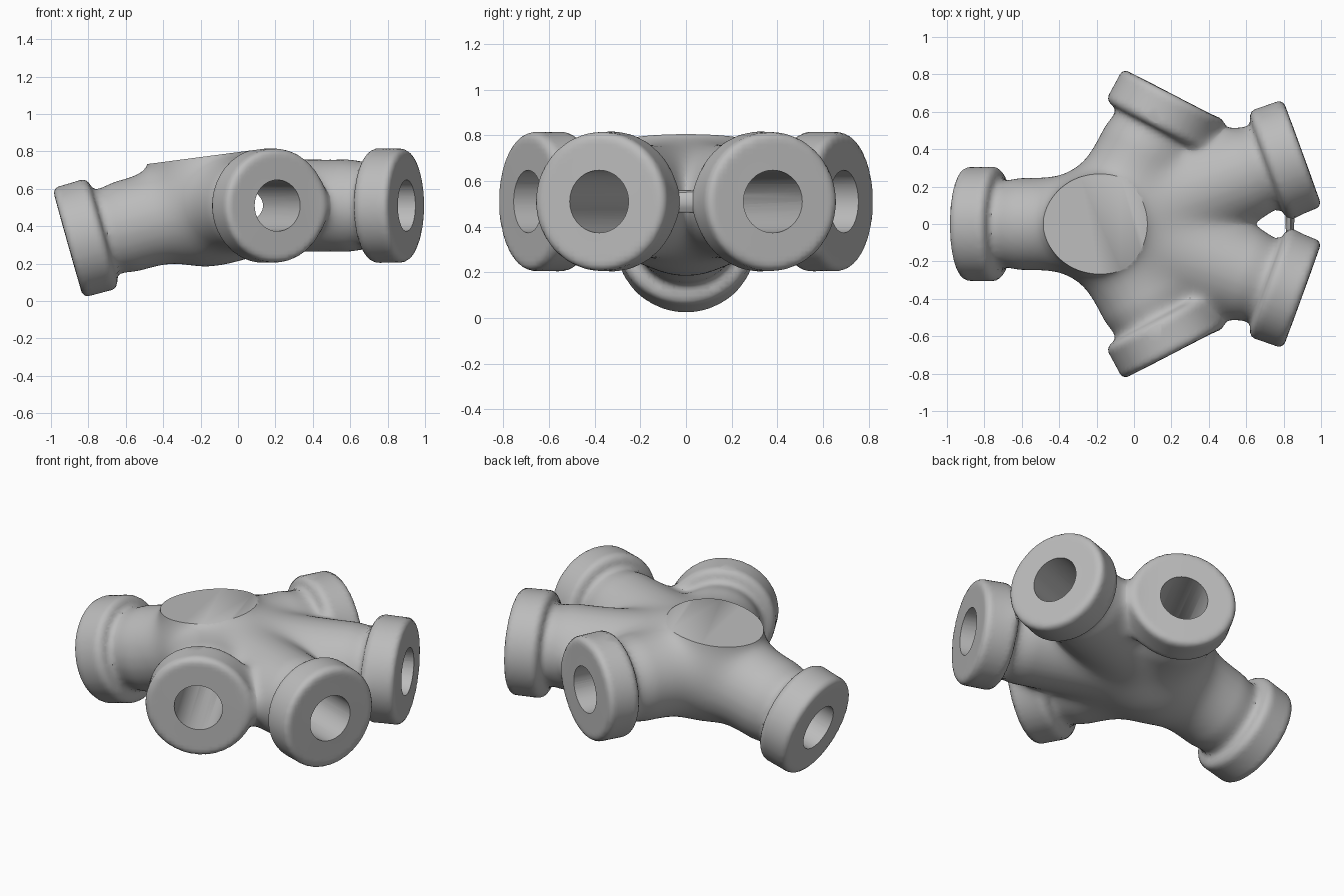
import bpy, bmesh
from math import exp, log, hypot, radians, cos, sin
from mathutils import Vector, Matrix

if "Cube" in bpy.data.objects:
    bpy.data.objects.remove(bpy.data.objects["Cube"])

TUBE_R, COLLAR_R, COLLAR_LEN, BORE_R = 0.245, 0.304, 0.19, 0.137
ROUND, BLEND = 0.035, 0.04


def heading(azimuth, pitch=0):
    a, p = radians(azimuth), radians(pitch)
    return Vector((cos(a) * cos(p), sin(a) * cos(p), sin(p)))


# Each arm: centre of its end face, outward direction, length to the hub
arms = [(Vector((-0.91, 0, 0.31)), heading(180, -15.7), 0.79)]
for side in (1, -1):
    arms.append((Vector((0.21, 0.69 * side, 0.51)), heading(62.5 * side), 0.775))
    arms.append((Vector((0.9, 0.38 * side, 0.51)), heading(20 * side), 1.11))

boss_base, boss_axis = Vector((-0.18, 0, 0.48)), Vector((-0.13, 0, 0.99)).normalized()
cap_point = Vector((-0.195, 0, 0.77))

# Rods (start, axis, length, radius) and collars (face centre, axis)
rods = [(f - n * l, n, l - 0.35, TUBE_R) for f, n, l in arms]
rods.append((boss_base, boss_axis, 0.5, 0.25))
collars = [(f, n) for f, n, l in arms]


def distance(p):
    """Smoothly blended distance to all rods and collars."""
    total = 0.0
    for start, axis, length, radius in rods:
        q = p - start
        t = min(max(q.dot(axis), 0), length)
        total += exp(-((q - axis * t).length - radius) / BLEND)
    for face, axis in collars:
        q = p - face
        t = q.dot(axis)
        dr = (q - axis * t).length - COLLAR_R + ROUND
        dt = abs(t + COLLAR_LEN / 2) - COLLAR_LEN / 2 + ROUND
        d = min(max(dr, dt), 0) + hypot(max(dr, 0), max(dt, 0)) - ROUND
        total += exp(-d / BLEND)
    return -BLEND * log(total)


def add_cylinder(bm, a, b, radius, segments=48):
    axis = b - a
    m = Matrix.Translation((a + b) / 2) @ axis.to_track_quat('Z', 'Y').to_matrix().to_4x4()
    bmesh.ops.create_cone(bm, cap_ends=True, segments=segments, radius1=radius,
                          radius2=radius, depth=axis.length, matrix=m)


def make_object(name, bm):
    mesh = bpy.data.meshes.new(name)
    bm.to_mesh(mesh)
    bm.free()
    obj = bpy.data.objects.new(name, mesh)
    bpy.context.collection.objects.link(obj)
    return obj


def apply_modifiers(obj):
    deps = bpy.context.evaluated_depsgraph_get()
    mesh = bpy.data.meshes.new_from_object(obj.evaluated_get(deps))
    obj.modifiers.clear()
    obj.data = mesh


# Rough union of arms, collars, boss and the small bridge between the twin collars
bm = bmesh.new()
for face, n, length in arms:
    add_cylinder(bm, face - n * length, face - n * 0.1, TUBE_R)
    add_cylinder(bm, face - n * COLLAR_LEN, face, COLLAR_R)
add_cylinder(bm, boss_base, boss_base + boss_axis * 0.6, 0.25)
bmesh.ops.create_icosphere(bm, subdivisions=3, radius=0.07,
                           matrix=Matrix.Translation((0.83, 0, 0.51)))
hub = make_object("connector_hub", bm)
remesh = hub.modifiers.new("fuse", 'REMESH')
remesh.mode, remesh.voxel_size = 'VOXEL', 0.022
smooth = hub.modifiers.new("relax", 'SMOOTH')
smooth.iterations = 4
apply_modifiers(hub)

# Pull the surface onto the blended shape, relaxing once in between
bm = bmesh.new()
bm.from_mesh(hub.data)
h = 0.002
steps = [Vector((h, 0, 0)), Vector((0, h, 0)), Vector((0, 0, h))]
for stage in range(2):
    for v in bm.verts:
        for i in range(3 - stage):
            d = distance(v.co)
            if abs(d) < 0.0004:
                break
            g = Vector([(distance(v.co + s) - d) / h for s in steps])
            move = g * (-d / max(g.length_squared, 0.15))
            if move.length > 0.05:
                move.length = 0.05
            v.co += move
    if stage == 0:
        bmesh.ops.smooth_vert(bm, verts=bm.verts, factor=0.5,
                              use_axis_x=True, use_axis_y=True, use_axis_z=True)

# Flat round pad on top
cut = bmesh.ops.bisect_plane(bm, geom=bm.verts[:] + bm.edges[:] + bm.faces[:],
                             plane_co=cap_point, plane_no=boss_axis, clear_outer=True)
rim = [e for e in cut["geom_cut"] if isinstance(e, bmesh.types.BMEdge)]
bmesh.ops.holes_fill(bm, edges=rim, sides=0)
bmesh.ops.recalc_face_normals(bm, faces=bm.faces)
bm.to_mesh(hub.data)
bm.free()

# Bores running from each end face to the centre
cutters = []
for face, n, length in arms:
    bm = bmesh.new()
    add_cylinder(bm, face - n * length, face + n * 0.1, BORE_R, 64)
    cutter = make_object("bore_cutter", bm)
    cutter.hide_render = True
    cutters.append(cutter)
    bore = hub.modifiers.new("bore", 'BOOLEAN')
    bore.operation, bore.object, bore.solver = 'DIFFERENCE', cutter, 'EXACT'
apply_modifiers(hub)
for cutter in cutters:
    bpy.data.objects.remove(cutter)

# Plain grey finish
grey = bpy.data.materials.new("plain_grey")
grey.use_nodes = True
colour = (0.5, 0.5, 0.5, 1)
grey.diffuse_color = colour
grey.node_tree.nodes["Principled BSDF"].inputs["Base Color"].default_value = colour
hub.data.materials.clear()
hub.data.materials.append(grey)

bpy.ops.object.select_all(action='DESELECT')
hub.select_set(True)
bpy.context.view_layer.objects.active = hub
bpy.ops.object.shade_smooth_by_angle(angle=radians(40))
